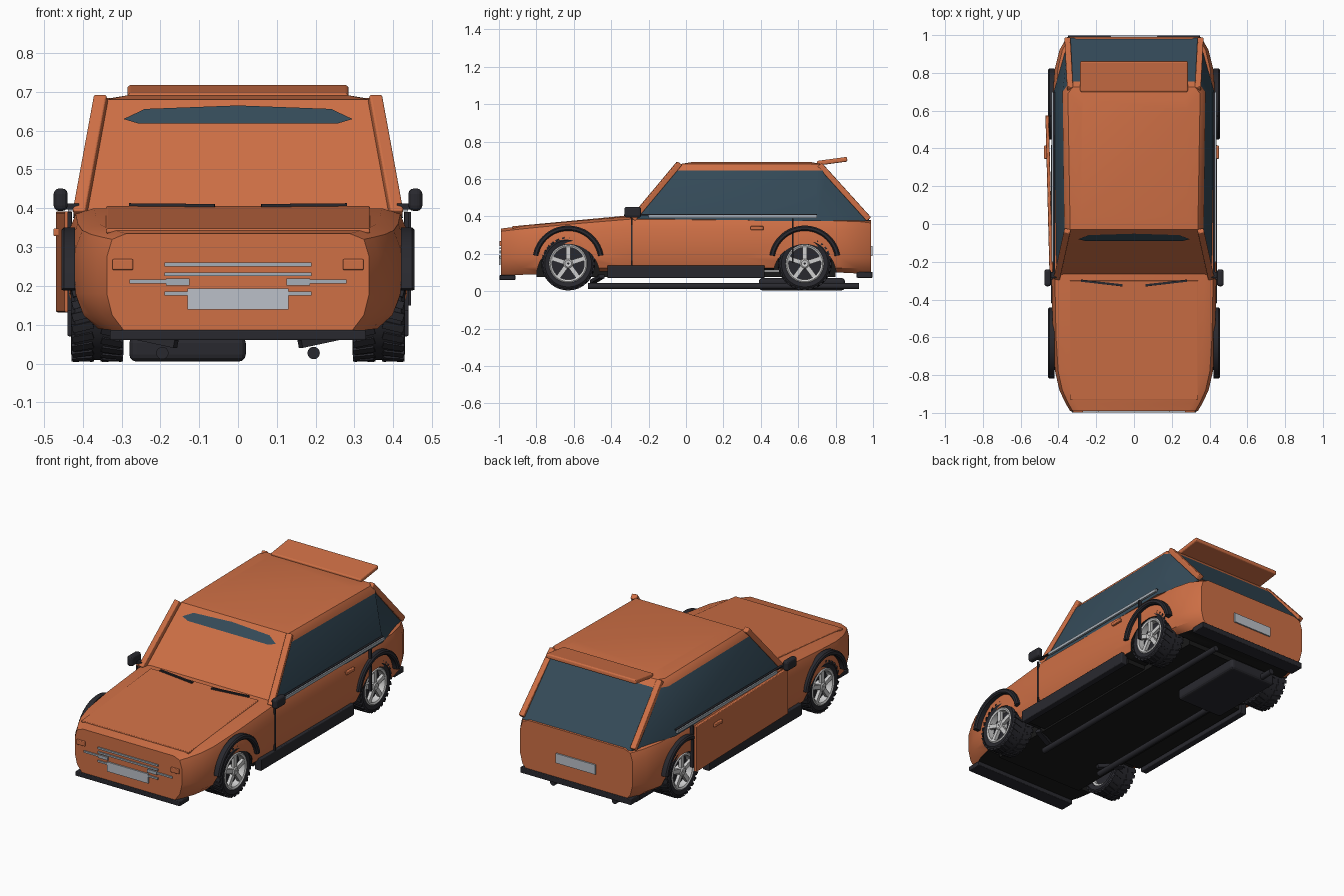
import bpy, bmesh, math
from mathutils import Matrix, Vector

cube = bpy.data.objects.get("Cube")
if cube:
    bpy.data.objects.remove(cube)


def material(name, r, g, b):
    m = bpy.data.materials.new(name)
    m.use_nodes = True
    m.diffuse_color = (r, g, b, 1)
    m.node_tree.nodes["Principled BSDF"].inputs["Base Color"].default_value = (r, g, b, 1)
    return m


ORANGE = material("orange paint", 0.62, 0.16, 0.06)
BLACK = material("black trim", 0.022, 0.022, 0.028)
UNDER = material("underside", 0.01, 0.01, 0.01)
GLASS = material("tinted glass", 0.035, 0.07, 0.1)
CHROME = material("chrome strip", 0.38, 0.43, 0.48)
PLATE = material("pale plate", 0.5, 0.53, 0.58)
SILVER = material("silver wheel", 0.62, 0.62, 0.62)


def finish(name, bm, *mats, bevel=0):
    bmesh.ops.recalc_face_normals(bm, faces=bm.faces)
    me = bpy.data.meshes.new(name)
    bm.to_mesh(me)
    bm.free()
    for m in mats:
        me.materials.append(m)
    ob = bpy.data.objects.new(name, me)
    bpy.context.collection.objects.link(ob)
    if bevel:
        mod = ob.modifiers.new("Bevel", 'BEVEL')
        mod.width, mod.segments = bevel, 3
    return ob


def smooth(ob, angle=35):
    bpy.ops.object.select_all(action='DESELECT')
    ob.select_set(True)
    bpy.context.view_layer.objects.active = ob
    bpy.ops.object.shade_smooth_by_angle(angle=math.radians(angle))


def box(name, mat, centre, size, bevel=0):
    bm = bmesh.new()
    bmesh.ops.create_cube(bm, size=1, matrix=Matrix.Translation(centre) @ Matrix.Diagonal((*size, 1)))
    return finish(name, bm, mat, bevel=bevel)


def beam(name, mat, p, q, width, thick, bevel=0):
    # Bar from p to q, its width kept level
    p, q = Vector(p), Vector(q)
    rot = (q - p).to_track_quat('Y', 'Z').to_matrix().to_4x4()
    bm = bmesh.new()
    bmesh.ops.create_cube(bm, size=1, matrix=Matrix.Translation((p + q) / 2) @ rot
                          @ Matrix.Diagonal((width, (q - p).length, thick, 1)))
    return finish(name, bm, mat, bevel=bevel)


def loft(rings):
    bm = bmesh.new()
    rows = [[bm.verts.new(p) for p in ring] for ring in rings]
    n = len(rows[0])
    for a, b in zip(rows, rows[1:]):
        for i in range(n):
            j = (i + 1) % n
            bm.faces.new((a[i], a[j], b[j], b[i]))
    bm.faces.new(rows[0])
    bm.faces.new(rows[-1])
    bmesh.ops.recalc_face_normals(bm, faces=bm.faces)
    return bm


def revolve(bm, profile, angle=math.tau, start=0, steps=40):
    # Turn a closed (x, radius) profile about the x axis
    rot = Matrix.Rotation(start, 3, 'X')
    vs = [bm.verts.new(rot @ Vector((x, r, 0))) for x, r in profile]
    full = angle > 6.2
    geom = vs + [bm.edges.new((vs[i - 1], vs[i])) for i in range(len(vs))]
    if not full:
        geom.append(bm.faces.new(vs))
    bmesh.ops.spin(bm, geom=geom, axis=(1, 0, 0), cent=(0, 0, 0), angle=angle, steps=steps,
                   use_merge=full)


# Lower body: y, half width, bottom, top
STATIONS = [(-.99, .338, .085, .335), (-.95, .362, .085, .34), (-.88, .395, .088, .348),
            (-.78, .418, .09, .358), (-.6, .43, .1, .375), (-.3, .436, .11, .4),
            (.3, .438, .11, .395), (.65, .432, .11, .39), (.82, .42, .1, .39),
            (.92, .395, .095, .388), (.99, .355, .09, .38)]


def section(y, w, zb, zt):
    half = [(.85, zt), (.96, zt - .015), (1, zt - .06), (1, .18), (.96, .125), (.87, zb)]
    right = [(w * f, y, z) for f, z in half]
    return right + [(-x, y, z) for x, y, z in reversed(right)]


bm = loft([section(*s) for s in STATIONS])
for f in bm.faces:
    if f.normal.z < -.9:
        f.material_index = 1
body = finish("body", bm, ORANGE, UNDER)

# Wheel openings
cutters = []
for s in (-1, 1):
    for y in (-.63, .635):
        bm = bmesh.new()
        bmesh.ops.create_cone(bm, cap_ends=True, segments=40, radius1=.168, radius2=.168, depth=.3,
                              matrix=Matrix.Translation((s * .43, y, .085)) @ Matrix.Rotation(math.pi / 2, 4, 'Y'))
        for f in bm.faces:
            f.material_index = 1
        cut = finish("wheel_opening_cutter", bm, ORANGE, UNDER)
        cut.hide_render = True
        cutters.append(cut)
        mod = body.modifiers.new("Opening", 'BOOLEAN')
        mod.operation, mod.object, mod.solver = 'DIFFERENCE', cut, 'EXACT'
bpy.context.view_layer.objects.active = body
for mod in list(body.modifiers):
    bpy.ops.object.modifier_apply(modifier=mod.name)
for cut in cutters:
    bpy.data.objects.remove(cut)
smooth(body)

# Cabin: height, then front, side and rear corners
LEVELS = [(.375, -.285, .412, .7, .425, .985, .345), (.645, -.06, .368, .7, .378, .755, .338),
          (.68, -.03, .338, .69, .35, .725, .325), (.692, .04, .28, .6, .28, .66, .27)]
rings = []
for z, yf, xf, ys, xs, yr, xr in LEVELS:
    side = [(xf, yf, z), (xs, ys, z), (xr, yr, z)]
    rings.append(side + [(-x, y, z) for x, y, z in reversed(side)])
bm = loft(rings)
for f in bm.faces:
    if f.calc_center_median().z < .6 and f.normal.y > -.45 and abs(f.normal.z) < .9:
        f.material_index = 1
smooth(finish("cabin", bm, ORANGE, GLASS), 30)

# Narrow glass strip set on the windscreen
bm = bmesh.new()
half = [(0, .665), (.24, .656), (.295, .63), (.255, .618)]
pts = half + [(-x, z) for x, z in reversed(half[1:])]
bm.faces.new([bm.verts.new((x, -.068 - (.645 - z) * .83, z)) for x, z in pts])
finish("windscreen_strip", bm, GLASS)

# Bonnet, spoiler and bumpers
beam("bonnet", ORANGE, (0, -.93, .341), (0, -.3, .4), .68, .012, .004)
beam("roof_spoiler", ORANGE, (0, .7, .684), (0, .862, .706), .57, .025, .008)
box("front_bumper", BLACK, (0, -.955, .073), (.66, .085, .026), .004)
box("rear_bumper", BLACK, (0, .955, .088), (.7, .085, .032), .004)

# Nose and tail fittings
for z, x0, x1 in ((.255, 0, .19), (.23, 0, .19), (.211, .125, .28), (.18, .125, .19)):
    for s in (-1, 1):
        box("grille_strip", CHROME, (s * (x0 + x1) / 2, -.993, z), (x1 - x0, .008, .01))
for s in (-1, 1):
    box("grille_end", CHROME, (s * .155, -.994, .21), (.06, .008, .018))
    box("front_lamp", ORANGE, (s * .297, -.992, .255), (.054, .012, .028), .004)
box("front_plate", PLATE, (0, -.995, .166), (.26, .008, .054))
box("rear_plate", PLATE, (0, .994, .215), (.25, .008, .055))

# Underside
box("floor_pan", UNDER, (0, 0, .09), (.56, 1.6, .03))
box("middle_floor", UNDER, (0, 0, .1), (.78, .84, .03))
box("silencer_box", BLACK, (-.13, .62, .038), (.3, .46, .066), .018)
for s in (-1, 1):
    bm = bmesh.new()
    bmesh.ops.create_cone(bm, cap_ends=True, segments=16, radius1=.016, radius2=.016, depth=1.45,
                          matrix=Matrix.Translation((s * .195, .2, .027)) @ Matrix.Rotation(math.pi / 2, 4, 'X'))
    smooth(finish("exhaust_pipe", bm, BLACK))
    beam("pipe_bracket", BLACK, (s * .16, -.5, .05), (s * .3, -.45, .08), .03, .02)

# Parts found on both sides
for s, side in ((1, "left"), (-1, "right")):
    beam(side + "_front_pillar", ORANGE, (s * .408, -.285, .385), (s * .353, -.035, .684), .034, .03, .005)
    beam(side + "_rear_pillar", ORANGE, (s * .338, .715, .676), (s * .352, .978, .385), .032, .03, .005)
    box(side + "_belt_strip", CHROME, (s * .432, .25, .4), (.012, .9, .016))
    box(side + "_window_seal", BLACK, (s * .424, .22, .409), (.012, .96, .006))
    box(side + "_sill", BLACK, (s * .42, 0, .104), (.04, .84, .068), .005)
    box(side + "_mirror", BLACK, (s * .457, -.285, .422), (.036, .09, .058), .014)
    box(side + "_mirror_arm", BLACK, (s * .43, -.27, .405), (.04, .03, .015))
    box(side + "_front_door_gap", BLACK, (s * .434, -.29, .26), (.01, .008, .26))
    box(side + "_rear_door_gap", BLACK, (s * .437, .57, .27), (.018, .009, .24))
    box(side + "_door_handle", ORANGE, (s * (.442 if s > 0 else .468), .38, .338), (.016, .07, .02), .004)
    beam(side + "_wiper", BLACK, (s * .06, -.325, .407), (s * .28, -.3, .409), .012, .008)

    for y, end in ((-.63, "front"), (.635, "rear")):
        # Arch moulding
        bm = bmesh.new()
        revolve(bm, [(.42, .163), (.448, .163), (.455, .17), (.455, .184), (.448, .191), (.42, .191)],
                math.radians(160), math.radians(10), 28)
        bm.transform(Matrix.Translation((0, y, .16)))
        bm.transform(Matrix.Diagonal((s, 1, 1, 1)))
        smooth(finish(side + "_" + end + "_arch", bm, BLACK))

        # Tyre with tread blocks
        place = Matrix.Diagonal((s, 1, 1, 1)) @ Matrix.Translation((0, y, .148))
        bm = bmesh.new()
        revolve(bm, [(.3, .1), (.295, .125), (.305, .139), (.42, .139), (.43, .125), (.425, .1)])
        for i in range(28):
            for x, lean in ((.325, .25), (.4, -.25)):
                turn = Matrix.Rotation((i + lean) * math.tau / 28, 4, 'X')
                bmesh.ops.create_cube(bm, size=1, matrix=turn @ Matrix.Translation((x, 0, .138))
                                      @ Matrix.Rotation(lean, 4, 'Z') @ Matrix.Diagonal((.055, .02, .01, 1)))
        bm.transform(place)
        smooth(finish(side + "_" + end + "_tyre", bm, BLACK))

        # Rim, hub and five spokes over a dark disc
        bm = bmesh.new()
        revolve(bm, [(.31, .102), (.427, .102), (.431, .096), (.426, .086), (.31, .086)])
        revolve(bm, [(.39, .004), (.428, .004), (.43, .018), (.424, .026), (.39, .028)])
        for i in range(5):
            bmesh.ops.create_cube(bm, size=1, matrix=Matrix.Rotation(i * math.tau / 5, 4, 'X')
                                  @ Matrix.Translation((.416, 0, .055)) @ Matrix.Diagonal((.018, .024, .08, 1)))
        bm.transform(place)
        smooth(finish(side + "_" + end + "_rim", bm, SILVER))
        bm = bmesh.new()
        bmesh.ops.create_cone(bm, cap_ends=True, segments=32, radius1=.09, radius2=.09, depth=.06,
                              matrix=place @ Matrix.Translation((.36, 0, 0)) @ Matrix.Rotation(math.pi / 2, 4, 'Y'))
        finish(side + "_" + end + "_brake_disc", bm, BLACK)

# Right door, standing slightly ajar
beam("right_door", ORANGE, (-.438, -.285, .262), (-.46, .575, .262), .018, .26, .004)
